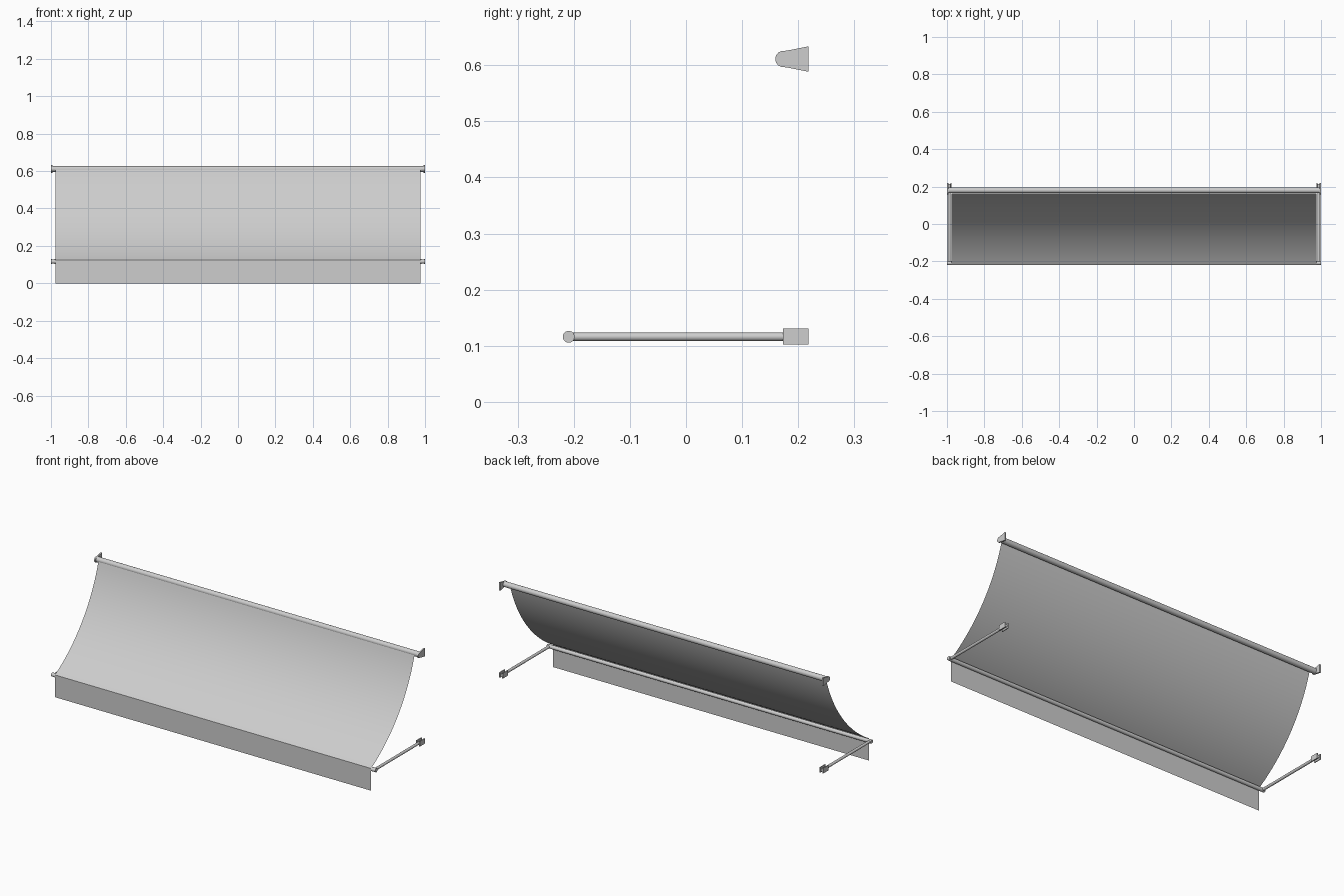
import bpy, bmesh, math
from mathutils import Vector

if "Cube" in bpy.data.objects:
    bpy.data.objects.remove(bpy.data.objects["Cube"])

grey = bpy.data.materials.new("mid_grey")
grey.diffuse_color = (0.61, 0.61, 0.61, 1)
grey.use_nodes = True
grey.node_tree.nodes["Principled BSDF"].inputs["Base Color"].default_value = grey.diffuse_color


def finish(name, bm, smooth=None):
    me = bpy.data.meshes.new(name)
    bm.to_mesh(me)
    bm.free()
    me.materials.append(grey)
    ob = bpy.data.objects.new(name, me)
    bpy.context.collection.objects.link(ob)
    if smooth:
        bpy.ops.object.select_all(action='DESELECT')
        ob.select_set(True)
        bpy.context.view_layer.objects.active = ob
        bpy.ops.object.shade_smooth_by_angle(angle=math.radians(smooth))
    return ob


def rod(name, a, b, r, sides=24):
    a, b = Vector(a), Vector(b)
    bm = bmesh.new()
    bmesh.ops.create_cone(bm, cap_ends=True, segments=sides,
                          radius1=r, radius2=r, depth=(b - a).length)
    rot = (b - a).to_track_quat('Z', 'Y').to_matrix()
    bmesh.ops.rotate(bm, verts=bm.verts, cent=(0, 0, 0), matrix=rot)
    bmesh.ops.translate(bm, verts=bm.verts, vec=(a + b) / 2)
    return finish(name, bm, 40)


def plates(name, profile, spans):
    """Extrude a (y, z) outline over each x span."""
    bm = bmesh.new()
    for x0, x1 in spans:
        f = bm.faces.new([bm.verts.new((x0, y, z)) for y, z in profile])
        ext = bmesh.ops.extrude_face_region(bm, geom=[f])['geom']
        bmesh.ops.translate(bm, vec=(x1 - x0, 0, 0),
                            verts=[v for v in ext if isinstance(v, bmesh.types.BMVert)])
    bmesh.ops.recalc_face_normals(bm, faces=bm.faces)
    return finish(name, bm)


def sheet(name, pts, half, smooth=None):
    bm = bmesh.new()
    rows = [(bm.verts.new((-half, y, z)), bm.verts.new((half, y, z))) for y, z in pts]
    for (a, b), (c, d) in zip(rows, rows[1:]):
        bm.faces.new((a, b, d, c))
    return finish(name, bm, smooth)


BAR_Y, BAR_Z, BAR_R = -0.209, 0.116, 0.0105
ROLL_Y, ROLL_Z, ROLL_R = 0.18, 0.611, 0.015
FRONT = BAR_Y - BAR_R - 0.0005

# sagging canopy: circular arc from the front of the bar to the roller
p0 = Vector((FRONT, BAR_Z + 0.008))
p1 = Vector((ROLL_Y - ROLL_R - 0.003, ROLL_Z - 0.002))
chord = p1 - p0
h = math.radians(22)
R = chord.length / (2 * math.sin(h))
out = Vector((chord.y, -chord.x)).normalized()   # sag side (down and back)
mid, along = (p0 + p1) / 2, chord.normalized()
centre = mid - out * R * math.cos(h)
arc = []
for i in range(33):
    t = -h + 2 * h * i / 32
    arc.append(centre + out * R * math.cos(t) + along * R * math.sin(t))
sheet("canopy", arc, 0.975, 40)

# hanging front valance
sheet("valance", [(FRONT, 0), p0], 0.975)

# roller and front bar
rod("roller", (-0.998, ROLL_Y, ROLL_Z), (0.998, ROLL_Y, ROLL_Z), ROLL_R, 32)
rod("front_bar", (-1, BAR_Y, BAR_Z), (1, BAR_Y, BAR_Z), BAR_R)

# rounded, tapering cheek outline of the roller bracket
cheek = [(0.218, 0.5885), (0.218, 0.6335)]
for i in range(9):
    a = math.radians(80 + 200 * i / 8)
    cheek.append((0.1735 + 0.0145 * math.cos(a), ROLL_Z + 0.0145 * math.sin(a)))
box = [(0.173, 0.102), (0.218, 0.102), (0.218, 0.131), (0.173, 0.131)]

for side, s in (("left", -1), ("right", 1)):
    plates("roller_bracket_" + side, cheek, [(s * 0.992, s * 1.0)])
    plates("arm_bracket_" + side, box, [(s * 0.977, s * 0.982), (s * 0.995, s * 1.0)])
    rod("arm_" + side, (s * 0.9885, BAR_Y, BAR_Z), (s * 0.9885, 0.215, BAR_Z), 0.0075)
